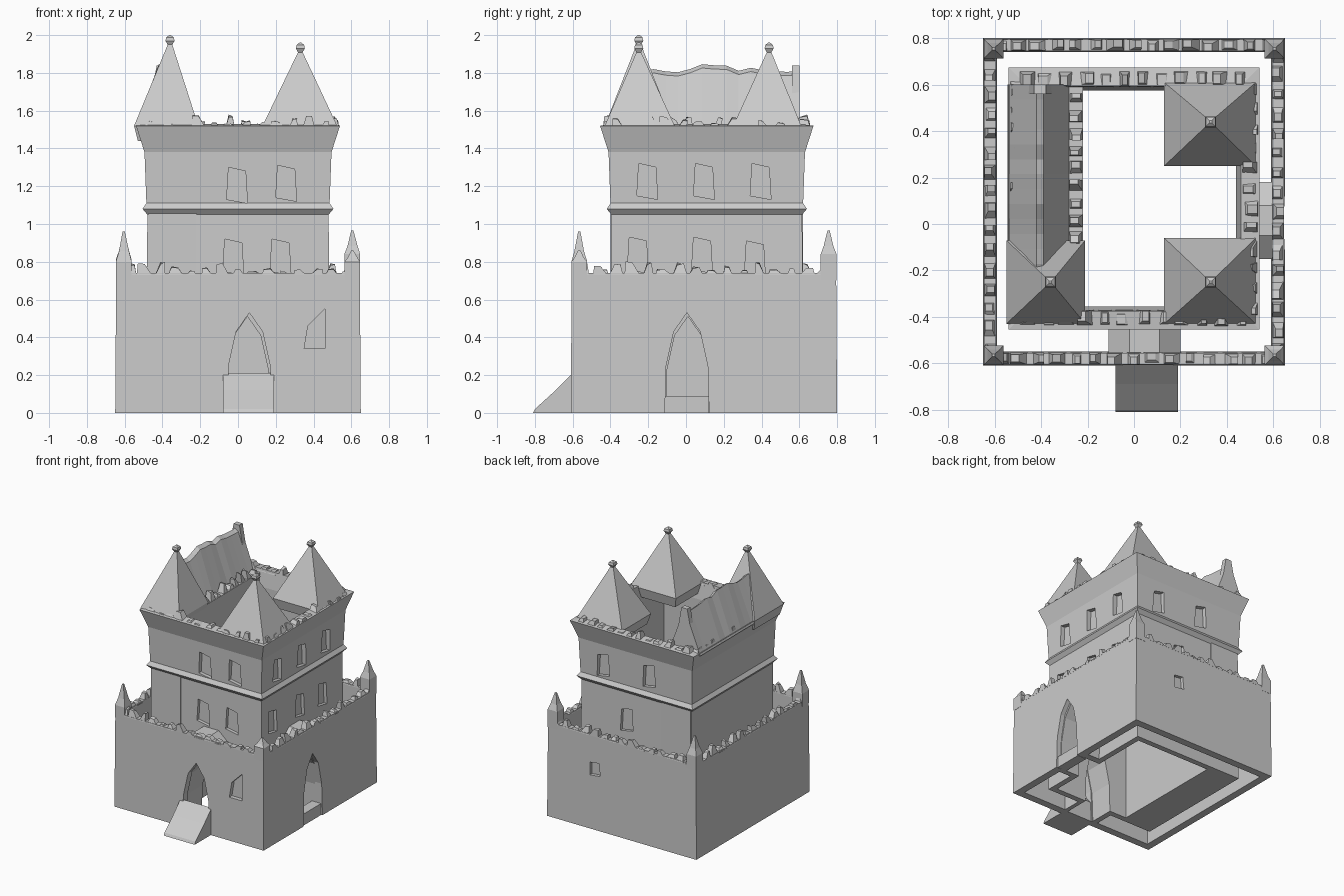
import bpy, bmesh, random
from mathutils import Vector

if "Cube" in bpy.data.objects:
    bpy.data.objects.remove(bpy.data.objects["Cube"])
random.seed(4)


def finish(name, bm):
    bmesh.ops.recalc_face_normals(bm, faces=bm.faces)
    me = bpy.data.meshes.new(name)
    bm.to_mesh(me)
    bm.free()
    ob = bpy.data.objects.new(name, me)
    bpy.context.collection.objects.link(ob)
    return ob


def rect(x0, x1, y0, y1, z):
    return [(x0, y0, z), (x1, y0, z), (x1, y1, z), (x0, y1, z)]


def add_loft(bm, rings, loop=False):
    """Skin rings of points; loop joins last to first (hollow walls), otherwise cap."""
    vs = [[bm.verts.new(p) for p in r] for r in rings]
    n = len(vs[0])
    pairs = list(zip(vs, vs[1:])) + ([(vs[-1], vs[0])] if loop else [])
    for a, b in pairs:
        for i in range(n):
            bm.faces.new((a[i], a[(i + 1) % n], b[(i + 1) % n], b[i]))
    if not loop:
        bm.faces.new(vs[0])
        bm.faces.new(vs[-1])


def loft(name, rings, loop=False):
    bm = bmesh.new()
    add_loft(bm, rings, loop)
    return finish(name, bm)


def box(name, x0, x1, y0, y1, z0, z1):
    return loft(name, [rect(x0, x1, y0, y1, z0), rect(x0, x1, y0, y1, z1)])


def prism(name, pts, axis, a, b):
    """Extrude a (horizontal, z) profile along x or y."""
    place = (lambda p, t: (t, p[0], p[1])) if axis == 'x' else (lambda p, t: (p[0], t, p[1]))
    return loft(name, [[place(p, t) for p in pts] for t in (a, b)])


def cut(target, cutters):
    for c in cutters:
        m = target.modifiers.new("cut", 'BOOLEAN')
        m.operation, m.solver, m.object = 'DIFFERENCE', 'EXACT', c
        bpy.context.view_layer.objects.active = target
        bpy.ops.object.modifier_apply(modifier=m.name)


def shift(pts, dx, dz=0):
    return [(x + dx, z + dz) for x, z in pts]


# Outer curtain wall and hollow keep
curtain = loft("curtain_wall", [
    rect(-.65, .65, -.61, .80, 0), rect(-.645, .645, -.605, .795, .74),
    rect(-.595, .595, -.555, .745, .74), rect(-.59, .59, -.55, .74, 0)], True)

prof = [(.485, 0), (.48, 1.05), (.505, 1.08), (.485, 1.11), (.495, 1.38), (.54, 1.52),
        (.46, 1.53), (.44, 1.40), (.44, 0)]
keep = loft("keep_walls", [rect(-h, h, .11 - h - .025, .11 + h + .025, z) for h, z in prof], True)

# Gate tunnels joining the two walls
front_tunnel = loft("front_tunnel", [rect(-.11, .20, -.57, -.39, 0), rect(-.11, .20, -.57, -.39, .64),
                                     rect(-.02, .11, -.57, -.39, .72)])
side_tunnel = loft("side_tunnel", [rect(.47, .61, -.15, .18, 0), rect(.47, .61, -.15, .18, .64),
                                   rect(.47, .61, -.05, .08, .72)])

# Gate openings and recessed windows
arch = [(-.12, -.1), (.12, -.1), (.11, .25), (.07, .43), (0, .53), (-.07, .43), (-.11, .25)]
front_gate = prism("front_gate_cutter", shift(arch, .06), 'y', -.75, -.3)
side_gate = prism("side_gate_cutter", shift(arch, .005), 'x', .35, .75)
tunnel_f = prism("front_tunnel_cutter", shift(arch, .05, -.02), 'y', -.7, -.2)
tunnel_s = prism("side_tunnel_cutter", shift(arch, .01, -.02), 'x', .3, .8)
slant = [(-.05, 0), (.06, -.02), (.05, .15), (-.04, .17)]
helpers = [front_gate, side_gate, tunnel_f, tunnel_s]

wall_cuts = [front_gate, side_gate,
             prism("window_cutter", [(.35, .34), (.46, .34), (.46, .55), (.37, .46)], 'y', -.7, -.575),
             prism("window_cutter", [(.19, .43), (.28, .42), (.28, .52), (.20, .53)], 'y', .77, .9)]
keep_cuts = [tunnel_f, tunnel_s]
for x, z in ((-.01, 1.13), (.25, 1.14), (-.03, .75), (.22, .75)):
    keep_cuts.append(prism("window_cutter", shift(slant, x, z), 'y', -.6, -.372))
for y, z in ((-.21, 1.15), (.09, 1.15), (.39, 1.15), (-.26, .76), (.08, .76), (.36, .74)):
    keep_cuts.append(prism("window_cutter", shift(slant, y, z), 'x', .455, .6))
for x, z in ((.28, 1.14), (-.12, 1.16), (.08, .76)):
    keep_cuts.append(prism("window_cutter", shift(slant, x, z), 'y', .592, .8))
cut(curtain, wall_cuts)
cut(keep, keep_cuts)
cut(front_tunnel, [tunnel_f])
cut(side_tunnel, [tunnel_s])
for c in set(helpers + wall_cuts + keep_cuts):
    bpy.data.objects.remove(c)

# Entrance ramp, threshold and side step
prism("entrance_ramp", [(-.81, 0), (-.56, 0), (-.56, .16), (-.60, .21), (-.69, .12), (-.80, .02)],
      'x', -.08, .19)
box("side_step", .56, .64, -.11, .12, 0, .09)

# Solid hall block along the left side with a ridge roof
box("hall_block", -.475, -.22, -.40, .62, 0, 1.5)
bm = bmesh.new()
n = 14
rings = []
for i in range(n + 1):
    y = -.30 + .90 * i / n
    top = 1.82 + random.uniform(-.02, .03)
    rings.append([(-.545, y, 1.5), (-.42, y, top), (-.39, y, top - .02), (-.28, y, 1.5)])
add_loft(bm, rings)
finish("hall_roof", bm)
loft("hall_gable_post", [rect(-.50, -.32, .56, .60, 1.5), rect(-.43, -.38, .56, .60, 1.84)])


# Pyramid tower roofs with small knobs
def tower(name, x0, x1, y0, y1, ax, ay, h):
    e = .012
    bm = bmesh.new()
    add_loft(bm, [rect(x0 + .02, x1 - .02, y0 + .02, y1 - .02, 1.44), rect(x0, x1, y0, y1, 1.52),
                  rect(ax - e, ax + e, ay - e, ay + e, h - .05)])
    add_loft(bm, [rect(ax - r, ax + r, ay - r, ay + r, h + z)
                  for r, z in ((.01, -.055), (.024, -.03), (.02, -.012), (.005, 0))])
    finish(name, bm)


tower("tower_roof_front_left", -.55, -.21, -.43, -.07, -.36, -.25, 2.0)
tower("tower_roof_front_right", .13, .525, -.43, -.06, .33, -.25, 1.96)
tower("tower_roof_back_right", .13, .525, .25, .61, .33, .44, 1.96)


# Ragged battlements along wall tops
def battlements(name, runs, z, half, step, hmin, hmax):
    bm = bmesh.new()
    for a, b in runs:
        a, b = Vector((*a, 0)), Vector((*b, 0))
        d = b - a
        count = round(d.length / step)
        along = d.normalized()
        side = Vector((-along.y, along.x, 0))
        for i in range(count):
            c = a + d * ((i + .5) / count)
            w = step * random.uniform(.28, .5)
            h = random.uniform(hmin, hmax)
            lean = along * random.uniform(-.02, .02) + side * random.uniform(-.01, .01)
            base, top = [], []
            for s, t in ((-1, -1), (1, -1), (1, 1), (-1, 1)):
                base.append(c + along * w * s + side * half * t + Vector((0, 0, z - .01)))
                top.append(c + lean + along * w * s * .45 + side * half * t * .6
                           + Vector((0, 0, z + h * random.uniform(.7, 1.1))))
            add_loft(bm, [base, top])
    return finish(name, bm)


def loop_runs(x0, x1, y0, y1):
    c = [(x0, y0), (x1, y0), (x1, y1), (x0, y1)]
    return list(zip(c, c[1:] + c[:1]))


battlements("curtain_battlements", loop_runs(-.62, .62, -.58, .77), .74, .026, .085, .01, .06)
battlements("keep_battlements", loop_runs(-.50, .50, -.405, .625), 1.52, .035, .085, .01, .055)
battlements("hall_inner_battlements", [((-.25, -.10), (-.25, .58))], 1.5, .03, .075, .02, .08)

# Corner turrets with spikes (the front right one is only a stump)
for name, x, y, z, h in (("front_left", -.605, -.565, .80, .96), ("back_right", .605, .755, .84, .965),
                         ("back_left", -.605, .755, .81, .95), ("front_right", .605, -.565, .80, .86)):
    r = .042
    loft("corner_turret_" + name, [
        rect(x - r, x + r, y - r, y + r, .70), rect(x - r, x + r, y - r, y + r, z),
        rect(x - .025, x + .028, y - .026, y + .025, z + (h - z) * .35),
        rect(x - .006, x + .006, y - .006, y + .006, h)])
